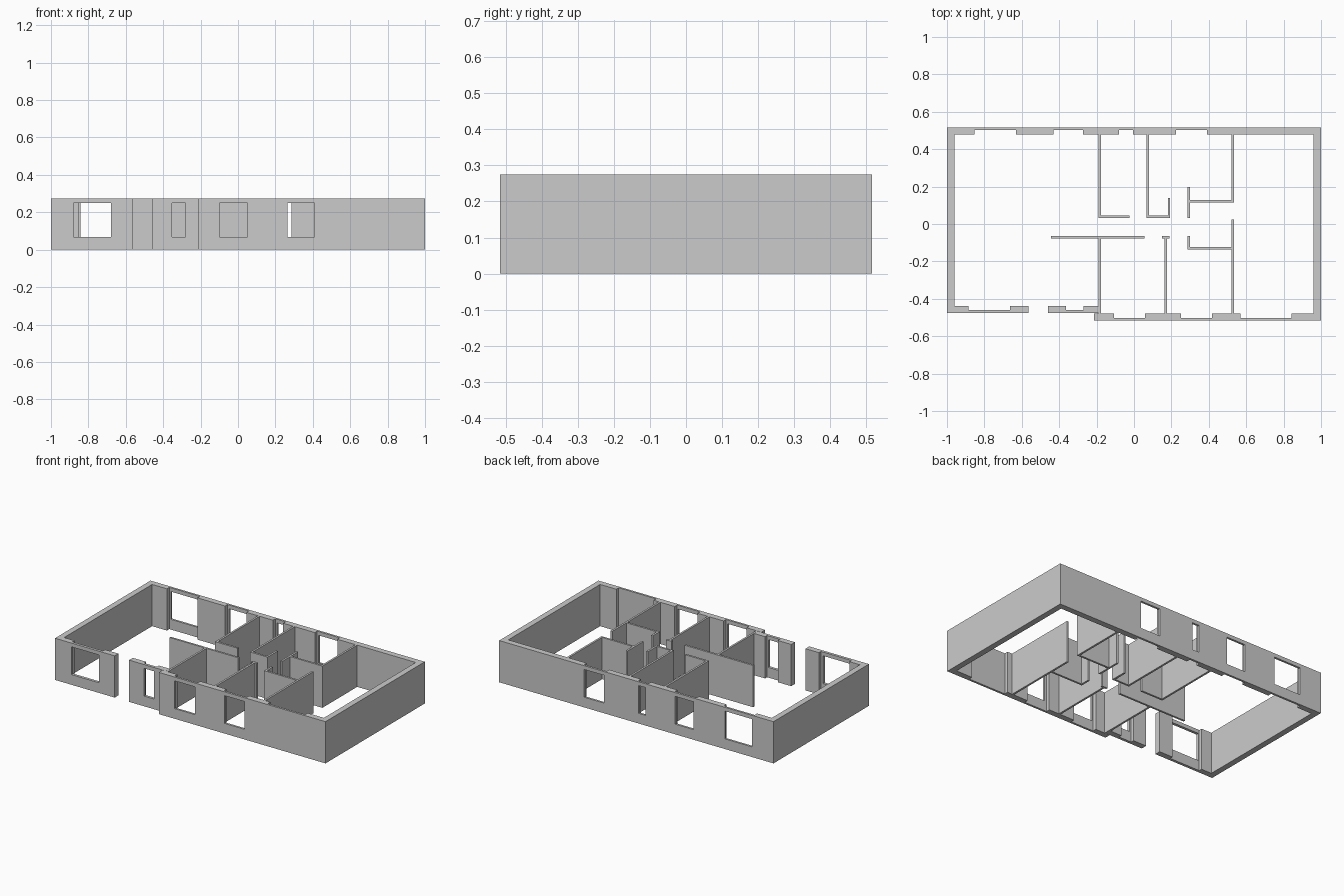
import bpy, bmesh
from mathutils import Vector

if "Cube" in bpy.data.objects:
    bpy.data.objects.remove(bpy.data.objects["Cube"])

H = 0.275            # wall height
T = 0.039            # outer wall thickness
P = 0.013            # partition thickness
SILL, HEAD = 0.067, 0.25


def mesh_object(name, bm):
    bmesh.ops.recalc_face_normals(bm, faces=bm.faces)
    me = bpy.data.meshes.new(name)
    bm.to_mesh(me)
    bm.free()
    ob = bpy.data.objects.new(name, me)
    bpy.context.collection.objects.link(ob)
    return ob


def wall(name, path, t):
    """Mitred wall of thickness t along a right-angled centre line."""
    pts = [Vector(p) for p in path]
    dirs = [(b - a).normalized() for a, b in zip(pts, pts[1:])]
    left, right = [], []
    for i, p in enumerate(pts):
        d0, d1 = dirs[max(i - 1, 0)], dirs[min(i, len(dirs) - 1)]
        n = Vector((-d0.y, d0.x))
        if d0 != d1:
            n += Vector((-d1.y, d1.x))
        left.append(p + n * t / 2)
        right.append(p - n * t / 2)
    bm = bmesh.new()
    face = bm.faces.new([bm.verts.new((v.x, v.y, 0)) for v in left + right[::-1]])
    ext = bmesh.ops.extrude_face_region(bm, geom=[face])["geom"]
    verts = [g for g in ext if isinstance(g, bmesh.types.BMVert)]
    bmesh.ops.translate(bm, verts=verts, vec=(0, 0, H))
    return mesh_object(name, bm)


def cut(ob, boxes):
    """Subtract boxes given as (x0, x1, y0, y1, z0, z1)."""
    bm = bmesh.new()
    for x0, x1, y0, y1, z0, z1 in boxes:
        vs = bmesh.ops.create_cube(bm, size=1)["verts"]
        for v in vs:
            v.co = (x1 if v.co.x > 0 else x0, y1 if v.co.y > 0 else y0,
                    z1 if v.co.z > 0 else z0)
    cutter = mesh_object("cutter", bm)
    cutter.hide_render = True
    mod = ob.modifiers.new("cut", 'BOOLEAN')
    mod.operation, mod.solver, mod.object = 'DIFFERENCE', 'EXACT', cutter
    bpy.context.view_layer.objects.active = ob
    bpy.ops.object.modifier_apply(modifier=mod.name)
    bpy.data.objects.remove(cutter)


def bays(ob, y_out, side, skin, spans):
    """Full-height recesses on the inner face, with a window in the thin skin."""
    def yr(a, b):
        return tuple(sorted((y_out + side * a, y_out + side * b)))
    cut(ob, [(n0, n1, *yr(skin, T + 0.02), -0.1, H + 0.1) for n0, n1, w in spans])
    holes = [(*w, *yr(-0.02, T + 0.02), SILL, HEAD) for n0, n1, w in spans if w]
    cut(ob, holes)


# Outer shell, open at the front door
Y = 0.517
FL = -0.477          # outer face of the set-back front wall
shell = wall("outer_wall", [(-0.565, FL + T / 2), (-1 + T / 2, FL + T / 2),
                            (-1 + T / 2, Y - T / 2), (1 - T / 2, Y - T / 2),
                            (1 - T / 2, -Y + T / 2), (-0.215, -Y + T / 2)], T)
bays(shell, Y, -1, 0.014, [(-0.853, -0.63, (-0.842, -0.645)),
                           (-0.43, -0.272, (-0.418, -0.282)),
                           (-0.08, -0.005, (-0.067, -0.015)),
                           (0.225, 0.39, (0.236, 0.38))])
bays(shell, -Y, 1, 0.014, [(-0.108, 0.06, (-0.1, 0.05)),
                           (0.25, 0.417, (0.265, 0.41)),
                           (0.57, 0.843, None)])
bays(shell, FL, 1, 0.018, [(-0.886, -0.663, (-0.88, -0.678))])

# Wall between the front door and the step
porch = wall("porch_wall", [(-0.46, FL + T / 2), (-0.19, FL + T / 2)], T)
bays(porch, FL, 1, 0.018, [(-0.363, -0.27, (-0.352, -0.28))])

# Inner partitions
B, F = Y - T, -Y + T     # inner faces of back and front walls
partitions = {
    "back_room_partition": [(-0.183, B), (-0.183, 0.038), (-0.025, 0.038)],
    "bath_partition": [(0.073, B), (0.073, 0.038), (0.187, 0.038), (0.187, 0.138)],
    "back_closet_partition": [(0.528, B), (0.528, 0.122), (0.299, 0.122)],
    "back_closet_end": [(0.293, 0.033), (0.293, 0.198)],
    "front_closet_partition": [(0.293, -0.064), (0.293, -0.13), (0.522, -0.13)],
    "front_right_partition": [(0.528, F), (0.528, 0.023)],
    "hall_partition": [(-0.445, -0.07), (0.055, -0.07)],
    "front_left_partition": [(-0.183, F), (-0.183, -0.0765)],
    "front_middle_partition": [(0.17, F), (0.17, -0.0765)],
    "front_middle_cap": [(0.15, -0.07), (0.19, -0.07)],
}
for name, path in partitions.items():
    wall(name, path, P)
